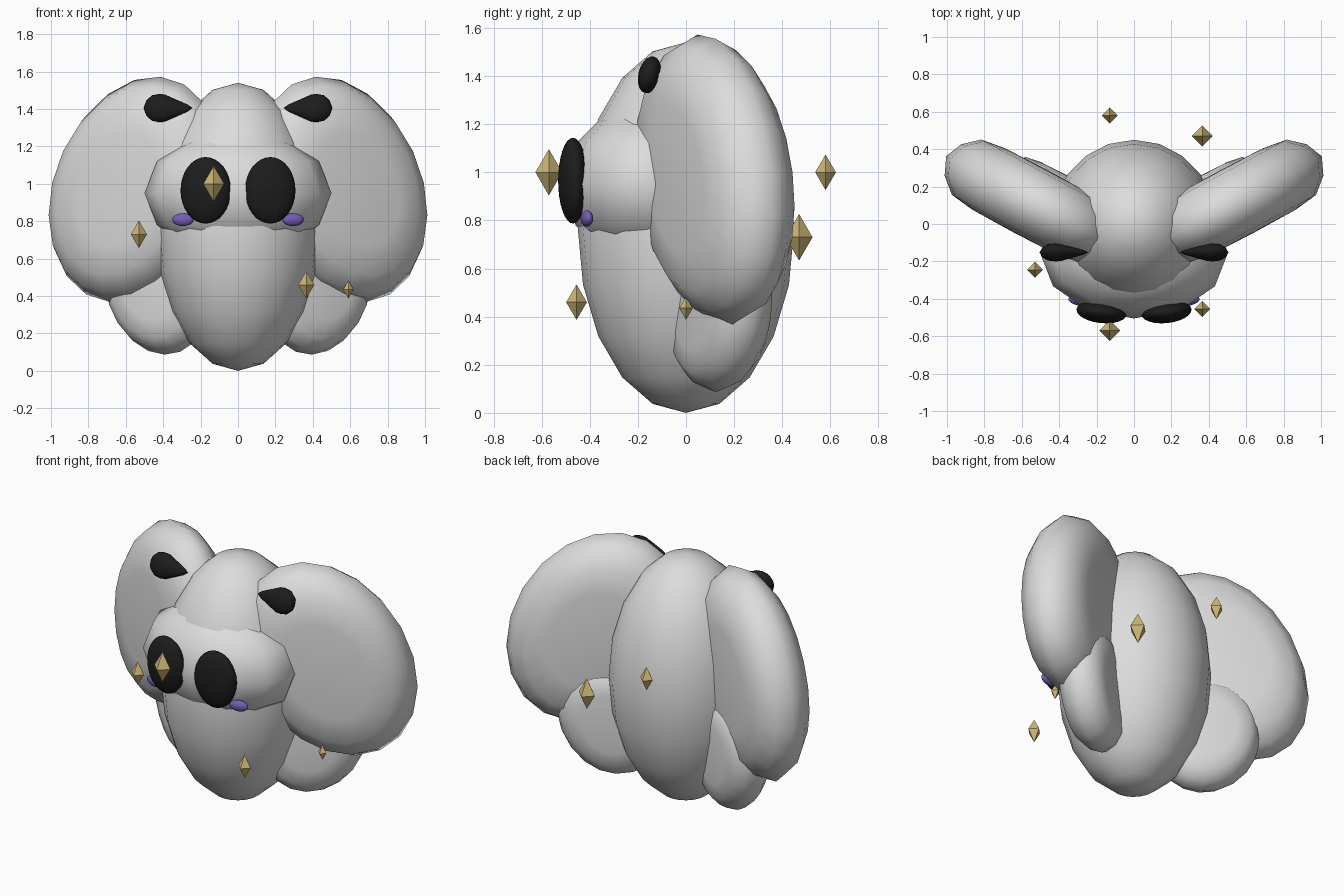
import bpy, bmesh
from math import radians, cos, sin, pi
from mathutils import Matrix, Vector, Euler

cube = bpy.data.objects.get("Cube")
if cube:
    bpy.data.objects.remove(cube, do_unlink=True)


def material(name, rgb):
    m = bpy.data.materials.new(name)
    m.use_nodes = True
    m.diffuse_color = (*rgb, 1)
    bsdf = m.node_tree.nodes["Principled BSDF"]
    bsdf.inputs["Base Color"].default_value = (*rgb, 1)
    bsdf.inputs["Roughness"].default_value = 0.7
    return m


GREY = material("pale grey", (0.72, 0.72, 0.72))
BLACK = material("black", (0.012, 0.012, 0.012))
PURPLE = material("purple", (0.18, 0.11, 0.47))
GOLD = material("gold", (0.62, 0.48, 0.18))


def add(name, bm, mat, matrix, smooth=True, mirror=False):
    """Bake the matrix into the mesh and optionally mirror it across x."""
    bmesh.ops.transform(bm, matrix=matrix, verts=bm.verts)
    bmesh.ops.recalc_face_normals(bm, faces=bm.faces)
    for f in bm.faces:
        f.smooth = smooth
    me = bpy.data.meshes.new(name)
    bm.to_mesh(me)
    bm.free()
    me.materials.append(mat)
    ob = bpy.data.objects.new(name, me)
    bpy.context.collection.objects.link(ob)
    if mirror:
        ob.modifiers.new("Mirror", 'MIRROR').use_mirror_merge = False
    return ob


def place(loc, size, rot=(0, 0, 0)):
    angles = Euler([radians(a) for a in rot])
    return Matrix.LocRotScale(Vector(loc), angles, Vector(size))


def ball(name, mat, loc, size, rot=(0, 0, 0), seg=20, rings=10, mirror=False):
    bm = bmesh.new()
    bmesh.ops.create_uvsphere(bm, u_segments=seg, v_segments=rings, radius=1)
    return add(name, bm, mat, place(loc, size, rot), mirror=mirror)


def lathe(profile, seg):
    """Revolve (radius, height) points around local z; radius 0 is a pole."""
    bm = bmesh.new()
    rings = []
    for r, h in profile:
        count = seg if r else 1
        rings.append([bm.verts.new((r * cos(2 * pi * i / seg),
                                    r * sin(2 * pi * i / seg), h))
                      for i in range(count)])
    for a, b in zip(rings, rings[1:]):
        for i in range(seg):
            j = (i + 1) % seg
            quad = [a[i % len(a)], a[j % len(a)], b[j % len(b)], b[i % len(b)]]
            bm.faces.new(list(dict.fromkeys(quad)))
    return bm


# Body and wide head band
ball("body", GREY, (0, 0, 0.77), (0.44, 0.45, 0.77))
ball("head", GREY, (0, -0.16, 0.95), (0.5, 0.345, 0.34), seg=12, rings=6)

# Thick rounded wing discs, swept backwards
half = [(0, 1), (0.5, 0.98), (0.76, 0.88), (0.92, 0.5)]
disc = half + [(1, 0)] + [(r, -h) for r, h in reversed(half)]


def wing(name, loc, short, long, thick, tilt, yaw=28):
    m = (Matrix.Translation(loc)
         @ Matrix.Rotation(radians(yaw), 4, 'Z')
         @ Matrix.Rotation(radians(90), 4, 'X')
         @ Matrix.Rotation(radians(tilt), 4, 'Z')
         @ Matrix.Diagonal((short, long, thick, 1)))
    add(name, lathe(disc, 20), GREY, m, mirror=True)


wing("upper_wings", (0.55, 0.12, 0.97), 0.475, 0.635, 0.19, 28)
wing("lower_wings", (0.42, 0.14, 0.45), 0.31, 0.37, 0.135, -20)

# Face
ball("eyes", BLACK, (0.173, -0.47, 0.965), (0.135, 0.06, 0.178),
     rot=(0, 0, 6), seg=24, rings=16, mirror=True)
ball("cheeks", PURPLE, (0.295, -0.412, 0.808), (0.058, 0.024, 0.034),
     rot=(0, 0, 12), seg=16, rings=10, mirror=True)

# Teardrop marks on the upper wings, tips pointing inwards
drop = [(0, -0.145), (0.25, -0.12), (0.6, -0.06), (0.95, 0), (1, 0.03),
        (0.9, 0.07), (0.55, 0.1), (0, 0.115)]
add("teardrop_marks", lathe(drop, 20), BLACK,
    Matrix.Translation((0.39, -0.152, 1.405))
    @ Matrix.Rotation(radians(-14), 4, 'X')
    @ Matrix.Rotation(radians(90), 4, 'Y')
    @ Matrix.Diagonal((0.078, 0.046, 1, 1)), mirror=True)

# Floating diamonds: position and size
diamonds = [((-0.13, -0.57, 1.0), 1.3), ((-0.13, 0.58, 1.0), 1),
            ((0.365, 0.47, 0.73), 1.3), ((0.365, -0.455, 0.46), 1),
            ((-0.53, -0.245, 0.73), 1), ((0.59, 0, 0.435), 0.65)]
for i, (loc, s) in enumerate(diamonds, 1):
    gem = lathe([(0, 1), (1, 0), (0, -1)], 4)
    add(f"diamond_{i}", gem, GOLD,
        place(loc, (0.043 * s, 0.043 * s, 0.074 * s)), smooth=False)
